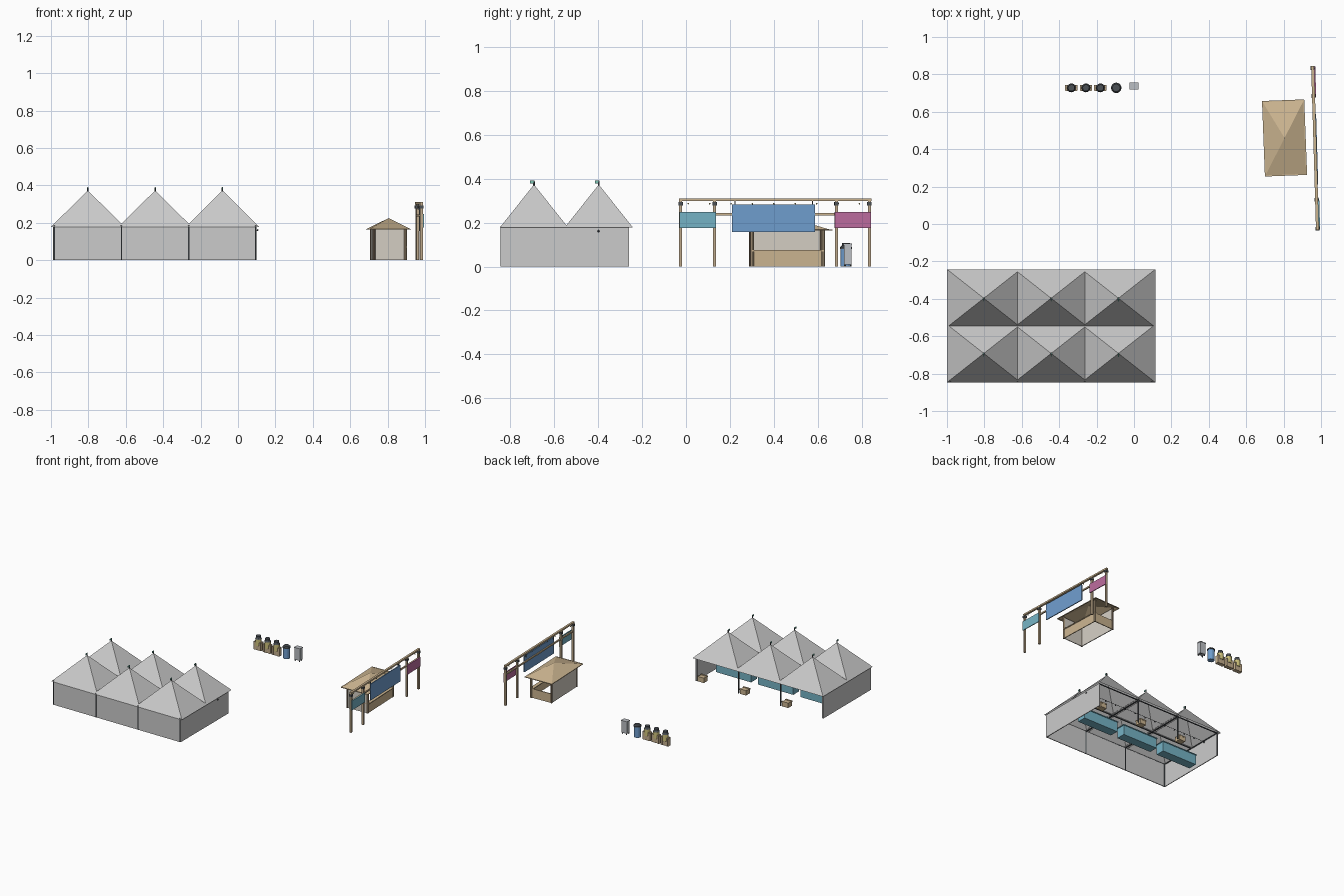
import bpy, bmesh, math
from mathutils import Matrix, Vector

if "Cube" in bpy.data.objects:
    bpy.data.objects.remove(bpy.data.objects["Cube"])

FRAME = Matrix.Identity(4)   # current local frame for placed parts


def mat(name, rgb):
    m = bpy.data.materials.new(name)
    m.diffuse_color = (*rgb, 1)
    m.use_nodes = True
    m.node_tree.nodes["Principled BSDF"].inputs["Base Color"].default_value = m.diffuse_color
    return m


WOOD = mat("light_wood", (0.60, 0.46, 0.28))
POST = mat("post_wood", (0.52, 0.40, 0.26))
DARK = mat("dark_metal", (0.07, 0.08, 0.09))
BROWN = mat("dark_wood", (0.22, 0.16, 0.11))
CREAM = mat("cream_panel", (0.66, 0.62, 0.55))
TEAL = mat("teal", (0.18, 0.45, 0.56))
BLUE = mat("blue", (0.16, 0.34, 0.62))
PINK = mat("pink", (0.50, 0.15, 0.34))
YELLOW = mat("yellow", (0.62, 0.54, 0.20))
GREEN = mat("flag_green", (0.20, 0.55, 0.45))
STEEL = mat("pale_steel", (0.50, 0.52, 0.55))


def finish(name, bm, loc, m):
    me = bpy.data.meshes.new(name)
    bmesh.ops.recalc_face_normals(bm, faces=bm.faces[:])
    bm.to_mesh(me)
    bm.free()
    ob = bpy.data.objects.new(name, me)
    bpy.context.collection.objects.link(ob)
    ob.matrix_world = FRAME @ Matrix.Translation(loc)
    if m:
        me.materials.append(m)
    return ob


def box(name, x, y, z, m=None):
    """Box from (min, max) ranges."""
    bm = bmesh.new()
    bmesh.ops.create_cube(bm, size=1)
    bmesh.ops.scale(bm, vec=(x[1] - x[0], y[1] - y[0], z[1] - z[0]), verts=bm.verts[:])
    return finish(name, bm, (sum(x) / 2, sum(y) / 2, sum(z) / 2), m)


def post(name, x, y, z0, z1, r, m=None, n=8, r2=None):
    bm = bmesh.new()
    bmesh.ops.create_cone(bm, cap_ends=True, segments=n, radius1=r,
                          radius2=r if r2 is None else r2, depth=z1 - z0)
    return finish(name, bm, (x, y, (z0 + z1) / 2), m)


def ball(name, x, y, z, r, m):
    bm = bmesh.new()
    bmesh.ops.create_icosphere(bm, subdivisions=1, radius=r)
    return finish(name, bm, (x, y, z), m)


def pyramid(name, cx, cy, hx, hy, z0, z1, m=None):
    """Open four-sided roof sheet."""
    bm = bmesh.new()
    apex = bm.verts.new((0, 0, z1))
    c = [bm.verts.new((sx * hx, sy * hy, z0)) for sx, sy in ((-1, -1), (1, -1), (1, 1), (-1, 1))]
    for i in range(4):
        bm.faces.new((c[i], c[(i + 1) % 4], apex))
    return finish(name, bm, (cx, cy, 0), m)


# ---- Market tent: walls on three sides, open to the back ----
T = 0.006
box("tent_front_wall", (-0.99, 0.10), (-0.843, -0.843 + T), (0, 0.18))
box("tent_left_wall", (-0.99, -0.99 + T), (-0.843, -0.26), (0, 0.18))
box("tent_right_wall", (0.10 - T, 0.10), (-0.843, -0.26), (0, 0.18))

# Canopies with finials and flags
for px in (-0.803, -0.443, -0.083):
    for py in (-0.692, -0.397):
        pyramid("canopy", px, py, 0.197, 0.155, 0.178, 0.373)
        post("canopy_finial", px, py, 0.36, 0.388, 0.004, DARK)
        box("canopy_flag", (px - 0.002, px + 0.002), (py - 0.018, py + 0.003), (0.379, 0.391), GREEN)

# Tent poles and eave beams
for px in (-0.983, -0.623, -0.263, 0.094):
    for py in (-0.84, -0.265):
        post("tent_pole", px, py, 0, 0.185, 0.005, DARK)
    box("tent_cross_beam", (px - 0.003, px + 0.003), (-0.84, -0.26), (0.176, 0.182), DARK)
for py in (-0.84, -0.545, -0.265):
    box("tent_long_beam", (-0.985, 0.095), (py - 0.003, py + 0.003), (0.176, 0.182), DARK)

# String of lamps across the tent
box("lamp_cable", (-0.985, 0.105), (-0.399, -0.397), (0.166, 0.168), DARK)
for i in range(13):
    ball("tent_lamp", -0.975 + i * 0.09, -0.398, 0.161, 0.006, DARK)

# Stall counters and crates
for px in (-0.803, -0.443, -0.083):
    box("stall_counter", (px - 0.15, px + 0.15), (-0.53, -0.46), (0, 0.075), TEAL)
    box("stall_counter_top", (px - 0.155, px + 0.155), (-0.535, -0.455), (0.075, 0.081), TEAL)
    cx, cy = px + 0.14, -0.285
    box("crate", (cx - 0.026, cx + 0.026), (cy - 0.024, cy + 0.024), (0, 0.036), WOOD)
    for s in (-1, 1):
        box("crate_slat", (cx - 0.028, cx + 0.028), (cy + s * 0.02 - 0.006, cy + s * 0.02 + 0.006),
            (0.03, 0.039), WOOD)

# ---- Ticket booth, slightly turned ----
FRAME = Matrix.Translation((0.805, 0.46, 0)) @ Matrix.Rotation(math.radians(2.2), 4, 'Z')
hx, hy = 0.087, 0.164
box("booth_left_wall", (-hx, -hx + T), (-hy, hy), (0, 0.168), CREAM)
box("booth_front_wall", (-hx, hx), (-hy, -hy + T), (0, 0.168), CREAM)
box("booth_right_counter", (hx - T, hx), (-hy, hy), (0, 0.07), WOOD)
box("booth_back_counter", (-hx, hx), (hy - T, hy), (0, 0.07), WOOD)
box("booth_right_ledge", (hx - 0.022, hx + 0.006), (-hy, hy), (0.068, 0.074), WOOD)
for sx in (-1, 1):
    for sy in (-1, 1):
        post("booth_post", sx * (hx - 0.003), sy * (hy - 0.003), 0, 0.17, 0.008,
             BROWN if sx < 0 else POST)
pyramid("booth_roof", 0, 0, 0.113, 0.202, 0.165, 0.225, WOOD)
# thin eave strips
for s in (-1, 1):
    box("booth_eave_side", (s * 0.11 - 0.003, s * 0.11 + 0.003), (-0.202, 0.202), (0.163, 0.168), WOOD)
    box("booth_eave_end", (-0.11, 0.11), (s * 0.199 - 0.003, s * 0.199 + 0.003), (0.163, 0.168), WOOD)

# ---- Entrance gate with sign boards ----
FRAME = Matrix.Translation((0.968, 0.41, 0)) @ Matrix.Rotation(math.radians(1.7), 4, 'Z')
for y in (-0.435, -0.28, 0.275, 0.425):
    box("gate_post", (-0.007, 0.007), (y - 0.007, y + 0.007), (0, 0.30), POST)
    box("gate_bracket", (-0.011, 0.011), (y - 0.01, y + 0.01), (0.277, 0.293), DARK)
box("gate_top_beam", (-0.008, 0.008), (-0.442, 0.435), (0.298, 0.31), WOOD)
box("gate_lower_rail", (-0.005, 0.005), (-0.28, 0.275), (0.233, 0.243), WOOD)
for s in (-1, 1):
    yc = -0.3575 if s < 0 else 0.35
    box("gate_side_rail", (-0.005, 0.005), (yc - 0.077, yc + 0.077), (0.233, 0.243), WOOD)
    box("side_sign", (0.008, 0.014), (yc - 0.083, yc + 0.083), (0.175, 0.247), TEAL if s < 0 else PINK)
box("main_sign", (0.004, 0.011), (-0.20, 0.177), (0.157, 0.282), BLUE)
for y in (-0.188, 0.165):
    box("main_sign_hanger", (-0.003, 0.005), (y - 0.002, y + 0.002), (0.27, 0.30), DARK)
for i in range(9):
    ball("gate_bulb", 0, -0.40 + i * 0.0975, 0.286, 0.004, YELLOW)

# ---- Row of containers behind the tent ----
FRAME = Matrix.Identity(4)
Y = 0.728
for x in (-0.335, -0.257, -0.18):
    # planked stand with a lidded can
    box("can_stand", (x - 0.033, x + 0.033), (Y - 0.014, Y + 0.014), (0, 0.058), WOOD)
    for sx in (-1, 0, 1):
        box("can_stand_plank", (x + sx * 0.024 - 0.006, x + sx * 0.024 + 0.006),
            (Y - 0.016, Y + 0.016), (0, 0.062), POST)
    post("can_body", x, Y, 0.035, 0.085, 0.022, YELLOW, 12)
    post("can_shoulder", x, Y, 0.085, 0.094, 0.024, DARK, 12, 0.018)
    post("can_lid", x, Y, 0.094, 0.108, 0.018, DARK, 12)
# blue barrel
post("barrel_body", -0.095, Y, 0, 0.082, 0.025, BLUE, 16)
post("barrel_rim", -0.095, Y, 0.08, 0.088, 0.028, DARK, 16)
post("barrel_lid", -0.095, Y, 0.088, 0.096, 0.026, DARK, 16, 0.02)
# grey cabinet on feet
box("cabinet_body", (-0.023, 0.023), (Y - 0.008, Y + 0.026), (0.01, 0.098), STEEL)
box("cabinet_top", (-0.025, 0.025), (Y - 0.010, Y + 0.028), (0.098, 0.104), STEEL)
for sx in (-1, 1):
    for dy in (-0.004, 0.022):
        post("cabinet_foot", sx * 0.018, Y + dy, 0, 0.012, 0.004, DARK, 6)
